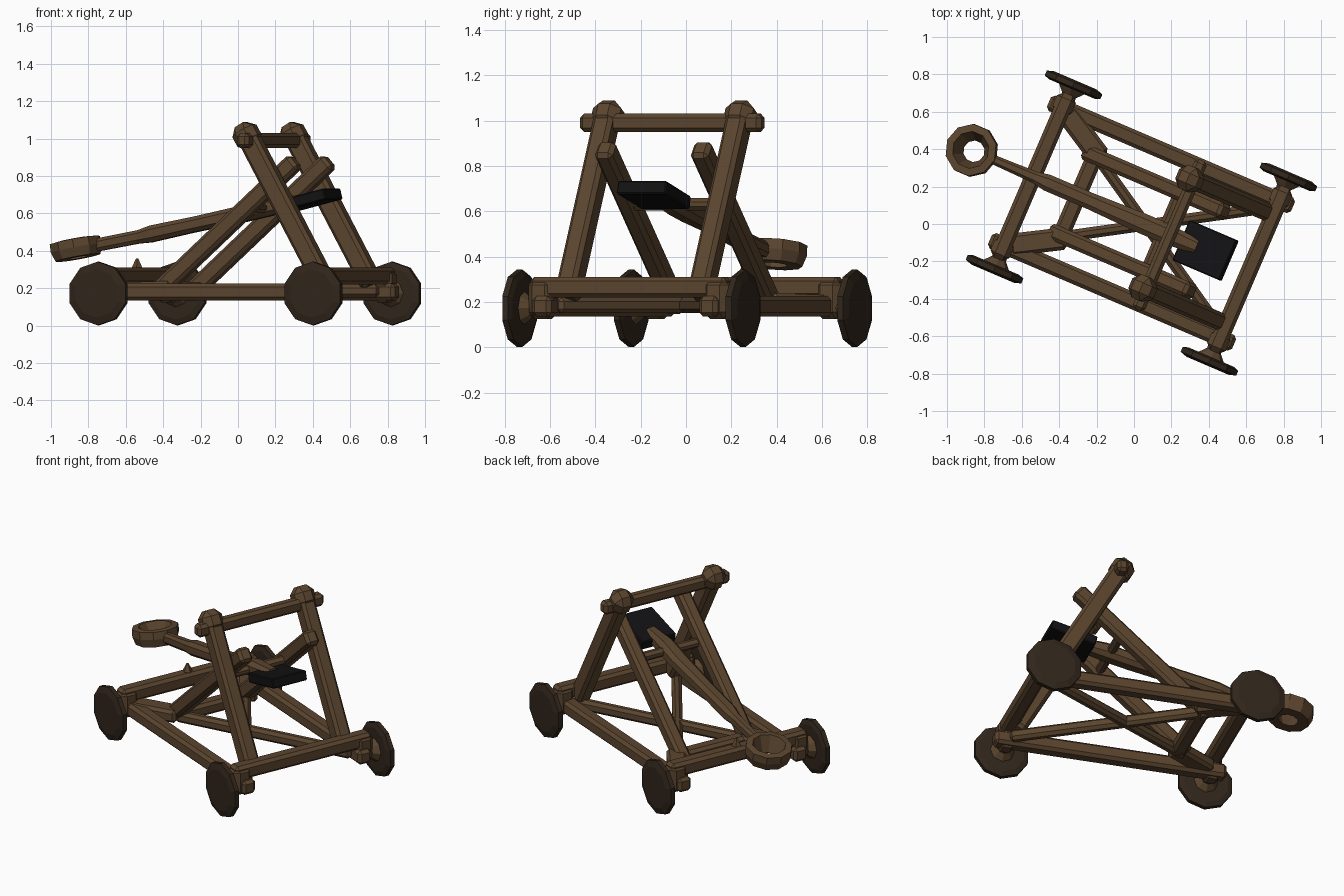
import bpy, bmesh, math
from mathutils import Matrix, Vector

if "Cube" in bpy.data.objects:
    bpy.data.objects.remove(bpy.data.objects["Cube"])

# Whole machine is turned on the ground: local x = length, local y = width
PLACE = Matrix.Translation((0.04, 0.005, 0)) @ Matrix.Rotation(math.radians(-23.2), 4, 'Z')


def material(name, rgb):
    m = bpy.data.materials.new(name)
    m.diffuse_color = (*rgb, 1)
    m.use_nodes = True
    m.node_tree.nodes["Principled BSDF"].inputs["Base Color"].default_value = m.diffuse_color
    return m


WOOD = material("wood", (0.105, 0.06, 0.028))
TYRE = material("dark_wood", (0.03, 0.019, 0.011))
IRON = material("black_iron", (0.006, 0.006, 0.007))


def finish(bm, name, mat):
    bmesh.ops.recalc_face_normals(bm, faces=bm.faces)
    me = bpy.data.meshes.new(name)
    bm.to_mesh(me)
    bm.free()
    me.materials.append(mat)
    ob = bpy.data.objects.new(name, me)
    ob.matrix_world = PLACE
    bpy.context.collection.objects.link(ob)
    return ob


def beam(name, a, b, w, h, chamfer=0.018, mat=WOOD):
    """Chamfered timber from a to b, w wide sideways and h deep."""
    a, b = Vector(a), Vector(b)
    d = (b - a).normalized()
    side = Vector((0, 0, 1)).cross(d)
    side = side.normalized() if side.length > 1e-4 else Vector((0, 1, 0))
    up = d.cross(side)
    m = Matrix((d * (b - a).length, side * w, up * h)).transposed().to_4x4()
    m.translation = (a + b) / 2
    bm = bmesh.new()
    bmesh.ops.create_cube(bm, size=1, matrix=m)
    if chamfer:
        bmesh.ops.bevel(bm, geom=bm.edges[:], offset=chamfer, segments=1,
                        affect='EDGES', profile=0.5)
    return finish(bm, name, mat)


def lathe(name, profile, n, matrix, mat, closed=False):
    """Turn (radius, height) points round local z; open profiles get end caps."""
    bm = bmesh.new()
    rings = [[bm.verts.new(matrix @ Vector((r * math.cos(2 * math.pi * i / n),
                                            r * math.sin(2 * math.pi * i / n), z)))
              for i in range(n)] for r, z in profile]
    pairs = list(zip(rings, rings[1:]))
    if closed:
        pairs.append((rings[-1], rings[0]))
    else:
        bm.faces.new(rings[0])
        bm.faces.new(rings[-1])
    for p, q in pairs:
        for i in range(n):
            j = (i + 1) % n
            bm.faces.new((p[i], p[j], q[j], q[i]))
    return finish(bm, name, mat)


# Ladder frame, mirrored left and right
for s in (-1, 1):
    beam("side_rail", (-0.71, s * 0.40, 0.18), (0.71, s * 0.40, 0.18), 0.09, 0.09)
    # Gusset tying the rail to the sloping strut
    beam("rear_gusset", (-0.60, s * 0.385, 0.19), (-0.34, s * 0.235, 0.20), 0.12, 0.08)
    # Sloping strut that carries the arm pivot
    beam("arm_strut", (-0.42, s * 0.23, 0.17), (0.39, s * 0.23, 0.88), 0.085, 0.095)
    # Tall leaning leg with a swollen head
    beam("tall_leg", (0.60, s * 0.318, 0.22), (0.13, s * 0.318, 1.05), 0.095, 0.11)
    beam("leg_head", (0.18, s * 0.318, 0.955), (0.11, s * 0.318, 1.075), 0.135, 0.135, 0.04)
    # Crossed floor brace
    beam("floor_brace", (-0.37, -s * 0.24, 0.185), (0.62, s * 0.36, 0.185), 0.06, 0.07)

    for e in (-1, 1):
        # Corner block, stub axle with flared hub, and wheel
        beam("corner_block", (e * 0.63 - 0.055, s * 0.42, 0.215),
             (e * 0.63 + 0.055, s * 0.42, 0.215), 0.12, 0.18, 0.03)
        turn = (Matrix.Translation((e * 0.625, 0, 0.172))
                @ Matrix.Rotation(-s * math.pi / 2, 4, 'X')
                @ Matrix.Rotation(math.pi / 2, 4, 'Z'))
        lathe("wheel_hub", [(0.04, 0.40), (0.04, 0.475), (0.085, 0.525)], 8, turn, WOOD)
        lathe("wheel", [(0.14, 0.512), (0.17, 0.522), (0.17, 0.55), (0.13, 0.562)],
              10, turn, TYRE)

for e in (-1, 1):
    beam("cross_beam", (e * 0.63, -0.47, 0.265), (e * 0.63, 0.47, 0.265), 0.09, 0.09)
beam("strut_foot_bar", (-0.37, -0.25, 0.19), (-0.37, 0.25, 0.19), 0.09, 0.08)
beam("top_bar", (0.165, -0.435, 0.99), (0.165, 0.435, 0.99), 0.07, 0.08)
beam("pivot_bar", (0.12, -0.25, 0.63), (0.12, 0.25, 0.63), 0.055, 0.055)
lathe("catch_peg", [(0.035, 0.30), (0.006, 0.36)], 5, Matrix.Translation((-0.63, 0, 0)), WOOD)

# Throwing arm: lofted sections (along, height, half width, half depth)
bm = bmesh.new()
loops = []
for u, z, w, h in [(-0.87, 0.43, 0.025, 0.035), (-0.62, 0.475, 0.032, 0.036),
                   (-0.55, 0.49, 0.045, 0.045), (-0.30, 0.54, 0.045, 0.042),
                   (0.0, 0.60, 0.055, 0.045), (0.14, 0.635, 0.055, 0.05),
                   (0.32, 0.665, 0.04, 0.035)]:
    loops.append([bm.verts.new((u, y * w, z + k * h)) for y, k in
                  ((-1, -.5), (-.5, -1), (.5, -1), (1, -.5), (1, .5), (.5, 1), (-.5, 1), (-1, .5))])
for p, q in zip(loops, loops[1:]):
    for i in range(8):
        bm.faces.new((p[i], p[i - 1], q[i - 1], q[i]))
bm.faces.new(loops[0])
bm.faces.new(loops[-1])
finish(bm, "throwing_arm", WOOD)

# Ring-shaped cup at the arm's end
tilt = Matrix.Translation((-0.984, 0, 0.412)) @ Matrix.Rotation(math.radians(-11), 4, 'Y')
lathe("arm_cup", [(0.125, -0.05), (0.142, 0.0), (0.14, 0.045), (0.10, 0.05), (0.058, -0.05)],
      10, tilt, WOOD, closed=True)

# Counterweight slab
beam("counterweight", (0.235, 0, 0.637), (0.51, 0, 0.705), 0.235, 0.06, 0.006, IRON)
